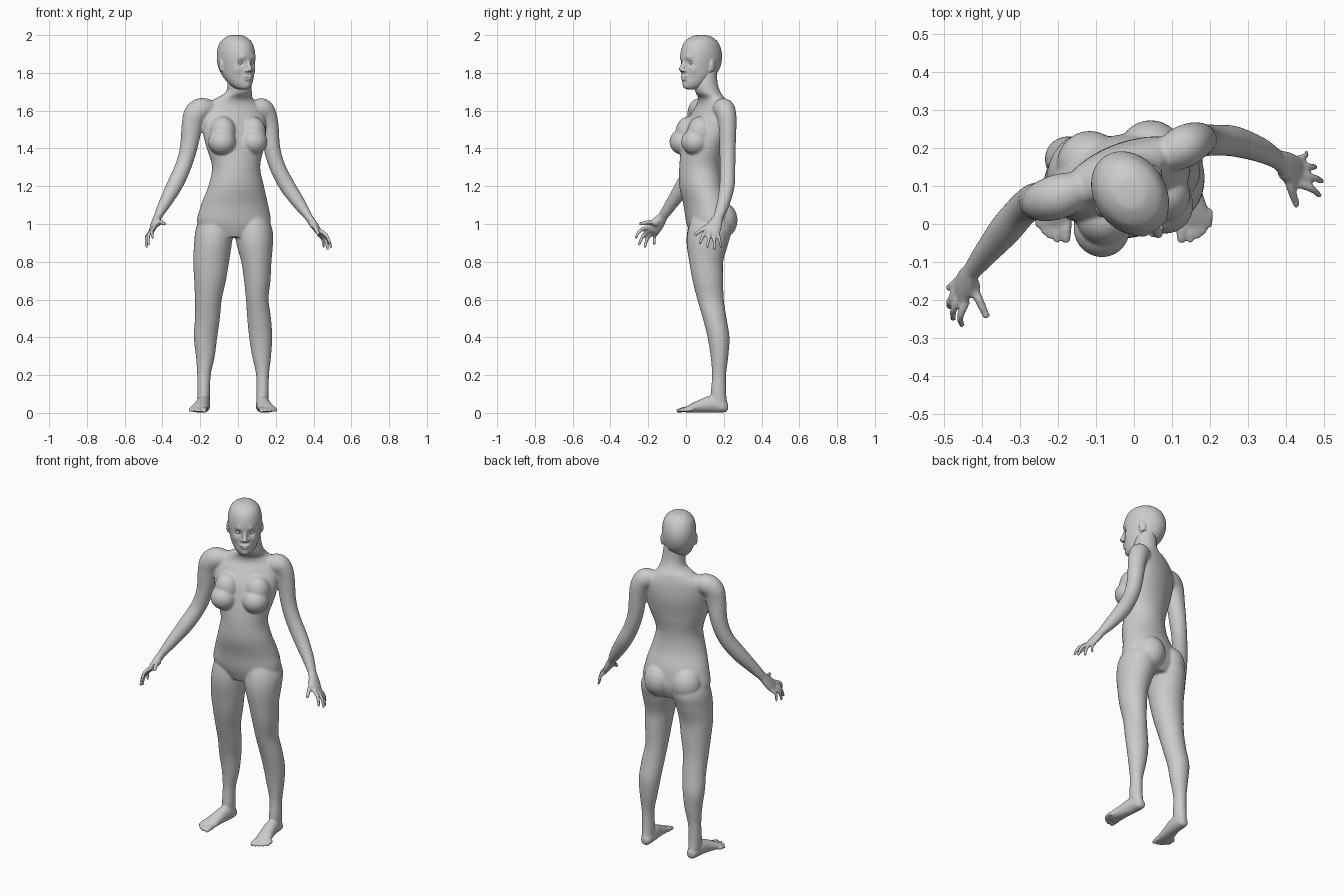
import bpy, bmesh, math
from mathutils import Vector, Matrix


def spline(rows, steps):
    """Catmull-Rom interpolation of every column."""
    out = []
    for i in range(len(rows) - 1):
        p = [rows[max(0, min(len(rows) - 1, i + k))] for k in (-1, 0, 1, 2)]
        for s in range(steps):
            t = s / steps
            out.append([0.5 * (2 * b + (c - a) * t + (2 * a - 5 * b + 4 * c - d) * t * t
                               + (3 * b - a - 3 * c + d) * t ** 3) for a, b, c, d in zip(*p)])
    return out + [list(rows[-1])]


def loft(bm, rows, wide=None, yaw=False, n=32, steps=6):
    """Skin elliptical sections (x, y, z, ra, rb[, yaw]); horizontal unless wide is given."""
    rows = spline(rows, steps)
    rings = []
    for i, r in enumerate(rows):
        c = Vector(r[:3])
        if wide:
            t = (Vector(rows[min(i + 1, len(rows) - 1)][:3]) - Vector(rows[max(i - 1, 0)][:3])).normalized()
            w = Vector(wide)
            u = (w - t * w.dot(t)).normalized()
            v = t.cross(u)
        else:
            a = math.radians(r[5]) if yaw else 0
            u, v = Vector((math.cos(a), math.sin(a), 0)), Vector((-math.sin(a), math.cos(a), 0))
        rings.append([bm.verts.new(c + u * r[3] * math.cos(2 * math.pi * k / n)
                                   + v * r[4] * math.sin(2 * math.pi * k / n)) for k in range(n)])
    for a, b in zip(rings, rings[1:]):
        for k in range(n):
            bm.faces.new((a[k], a[(k + 1) % n], b[(k + 1) % n], b[k]))
    bm.faces.new(rings[0][::-1])
    bm.faces.new(rings[-1])


def ball(bm, c, r, yaw=0):
    r = r if isinstance(r, tuple) else (r, r, r)
    m = Matrix.Translation(c) @ Matrix.Rotation(math.radians(yaw), 4, 'Z') @ Matrix.Diagonal((*r, 1))
    bmesh.ops.create_uvsphere(bm, u_segments=24, v_segments=16, radius=1, matrix=m)


def digit(bm, a, b, r, bend):
    a, b = Vector(a), Vector(b)
    m = (a + b) / 2 + Vector(bend)
    loft(bm, [(*a, r * 1.1, r * 1.1), (*m, r, r), (*b, r * .8, r * .8)], wide=(.3, 1, .2), n=14)
    ball(bm, b, r * .85)


def push(bm, c, radius, delta):
    """Soft sculpt stroke."""
    for v in bm.verts:
        d = (v.co - Vector(c)).length / radius
        v.co += Vector(delta) * math.exp(-d * d * 2)


def finish(bm, name, voxel=None, smooth=0):
    bmesh.ops.recalc_face_normals(bm, faces=bm.faces)
    me = bpy.data.meshes.new(name)
    bm.to_mesh(me)
    bm.free()
    me.polygons.foreach_set("use_smooth", [True] * len(me.polygons))
    ob = bpy.data.objects.new(name, me)
    bpy.context.collection.objects.link(ob)
    if voxel:
        m = ob.modifiers.new("skin", 'REMESH')
        m.mode, m.voxel_size, m.use_smooth_shade = 'VOXEL', voxel, True
        s = ob.modifiers.new("soften", 'SMOOTH')
        s.factor, s.iterations = .5, smooth
    return ob


body = bmesh.new()

# torso and neck, twisting towards the shoulders
loft(body, [(-.02, .12, .93, .13, .09, 5), (-.022, .12, 1.0, .195, .115, 8), (-.018, .108, 1.1, .18, .118, 12),
            (-.01, .08, 1.2, .15, .112, 16), (-.01, .075, 1.3, .13, .108, 20), (-.014, .088, 1.4, .155, .108, 22)],
     yaw=True, n=48)
loft(body, [(-.012, .08, 1.35, .14, .108, 21), (-.016, .095, 1.44, .168, .106, 22), (-.022, .112, 1.52, .178, .1, 22),
            (-.028, .13, 1.59, .178, .08, 22), (-.03, .138, 1.63, .155, .066, 22), (-.02, .135, 1.665, .105, .062, 24),
            (.003, .118, 1.695, .072, .066, 26), (.008, .105, 1.74, .063, .064, 28), (.003, .102, 1.82, .058, .06, 30)],
     yaw=True, n=48)

# breasts and buttocks
for x, y in ((-.085, -.012), (.082, .05)):
    ball(body, (x, y, 1.435), (.074, .076, .07), 22)
    ball(body, (x * .95, y + .028, 1.485), (.07, .072, .085), 22)
for x, y in ((-.115, .155), (.045, .183)):
    ball(body, (x, y, 1.02), (.088, .09, .1), 10)

# legs
left_leg = [(-.115, .125, 1.06, .07, .09), (-.122, .125, .98, .1, .115), (-.132, .113, .9, .1, .11),
            (-.142, .107, .8, .095, .09), (-.148, .116, .7, .084, .081), (-.157, .13, .6, .071, .07),
            (-.162, .152, .5, .066, .063), (-.172, .172, .4, .062, .058), (-.173, .177, .3, .05, .047),
            (-.18, .175, .2, .036, .037), (-.182, .172, .1, .034, .041), (-.181, .18, .03, .031, .042)]
right_leg = [(.07, .13, 1.06, .07, .09), (.082, .128, .98, .098, .115), (.088, .115, .9, .097, .11),
             (.097, .107, .8, .08, .09), (.102, .116, .7, .07, .081), (.102, .13, .6, .06, .07),
             (.112, .152, .5, .063, .063), (.12, .172, .4, .061, .058), (.125, .177, .3, .05, .047),
             (.13, .175, .2, .034, .037), (.13, .172, .1, .033, .041), (.127, .18, .03, .031, .042)]
loft(body, left_leg)
loft(body, right_leg)

# feet and toes
for s, hx in ((-1, .18), (1, .126)):
    sole = [(0, .222, .03, .018, .02), (0, .2, .032, .031, .031), (.004, .14, .046, .036, .045),
            (.014, .08, .036, .039, .035), (.026, .025, .023, .046, .022), (.034, -.005, .015, .045, .013)]
    loft(body, [(s * (hx + x), y, z, a, b) for x, y, z, a, b in sole], wide=(1, 0, 0))
    for x, y, r in ((-.002, -.04, .0145), (.022, -.043, .0105), (.041, -.034, .0098),
                    (.058, -.022, .0095), (.073, -.004, .0095)):
        digit(body, (s * (hx + x), y + .045, .018), (s * (hx + x), y, .0115), r, (0, 0, .002))

# arms
loft(body, [(-.13, .095, 1.6, .045, .05), (-.19, .075, 1.608, .058, .06), (-.226, .063, 1.58, .056, .062),
            (-.243, .06, 1.52, .05, .056), (-.262, .058, 1.4, .048, .046), (-.292, .038, 1.3, .043, .043),
            (-.338, -.015, 1.2, .043, .042), (-.39, -.078, 1.105, .033, .032), (-.425, -.122, 1.04, .027, .021)],
     wide=(-.3, .9, -.3))
loft(body, [(.08, .175, 1.6, .045, .05), (.125, .2, 1.608, .055, .058), (.15, .214, 1.58, .052, .054),
            (.165, .22, 1.52, .047, .05), (.18, .22, 1.4, .043, .044), (.21, .22, 1.3, .041, .042),
            (.262, .217, 1.2, .04, .042), (.33, .195, 1.1, .033, .033), (.375, .17, 1.035, .026, .021)],
     wide=(-.1, .9, -.1))

# hands: palm, then knuckle and tip of each finger, then thumb
hands = (
    ((-.425, -.122, 1.04), (-.25, .85, -.35), (-.01, -.008, .008),
     (((-.44, -.203, .985), (-.452, -.265, .93)), ((-.452, -.188, .97), (-.475, -.248, .892)),
      ((-.461, -.168, .96), (-.484, -.218, .882)), ((-.463, -.147, .958), (-.485, -.168, .893))),
     ((-.41, -.175, 1.015), (-.388, -.24, 1.0))),
    ((.375, .17, 1.035), (-.1, .95, -.1), (.01, .0, .006),
     (((.432, .106, .966), (.486, .075, .9)), ((.437, .127, .956), (.492, .113, .878)),
      ((.432, .149, .95), (.474, .15, .87)), ((.42, .168, .95), (.453, .186, .88))),
     ((.395, .115, 1.0), (.426, .052, .946))))
for wrist, wide, bend, fingers, thumb in hands:
    w = Vector(wrist)
    k = sum((Vector(f[0]) for f in fingers), Vector()) / 4
    mid = (w + k) / 2
    loft(body, [(*w, .026, .021), (*mid, .038, .02), (*k, .041, .015), (*(k + (k - w) * .1), .034, .01)],
         wide=wide)
    for i, (a, b) in enumerate(fingers):
        digit(body, a, b, .0105 if i < 3 else .0092, bend)
    ball(body, (mid + Vector(thumb[0])) / 2, .022)
    digit(body, (mid + Vector(thumb[0])) / 2, thumb[1], .0125, (0, 0, .004))

finish(body, "body", .006, 7)

# head: sections given as z, front, back, half width, then sculpted
HEAD = Matrix.Translation((-.008, .077, 0)) @ Matrix.Rotation(math.radians(35), 4, 'Z')
head = bmesh.new()
profile = [(2.0, -.012, .022, .016), (1.994, -.045, .055, .044), (1.965, -.088, .096, .077), (1.92, -.109, .118, .091),
           (1.87, -.114, .121, .093), (1.82, -.108, .106, .086), (1.78, -.108, .075, .076),
           (1.745, -.106, .035, .06), (1.722, -.098, -.005, .04), (1.713, -.085, -.035, .02)]
loft(head, [(0, (f + b) / 2, z, w, (b - f) / 2) for z, f, b, w in profile], n=96, steps=10)
for s in (-1, 1):
    push(head, (s * .037, -.105, 1.853), .026, (0, .014, 0))     # eye socket
    push(head, (s * .035, -.105, 1.882), .022, (0, -.006, 0))    # brow
    push(head, (s * .055, -.085, 1.815), .03, (s * .004, -.006, 0))  # cheekbone
push(head, (0, -.1, 1.728), .025, (0, -.006, 0))                 # chin
# nose, lips, ears
loft(head, [(0, -.098, 1.875, .009, .012), (0, -.112, 1.845, .01, .013), (0, -.121, 1.82, .014, .016),
            (0, -.116, 1.806, .012, .01)], n=20)
for s in (-1, 1):
    ball(head, (s * .014, -.113, 1.812), (.009, .012, .008))
    ball(head, (s * .091, .016, 1.84), (.009, .021, .034), s * 18)
    ball(head, (s * .084, .006, 1.822), (.009, .013, .018))
    ball(head, (s * .011, -.107, 1.779), (.016, .011, .0062))
ball(head, (0, -.107, 1.767), (.021, .011, .0068))
finish(head, "head", .004, 3).matrix_world = HEAD

# eyes
for side, s in (("right", -1), ("left", 1)):
    eye = bmesh.new()
    ball(eye, (s * .036, -.083, 1.853), (.0145, .0145, .0095))
    finish(eye, side + "_eye").matrix_world = HEAD
